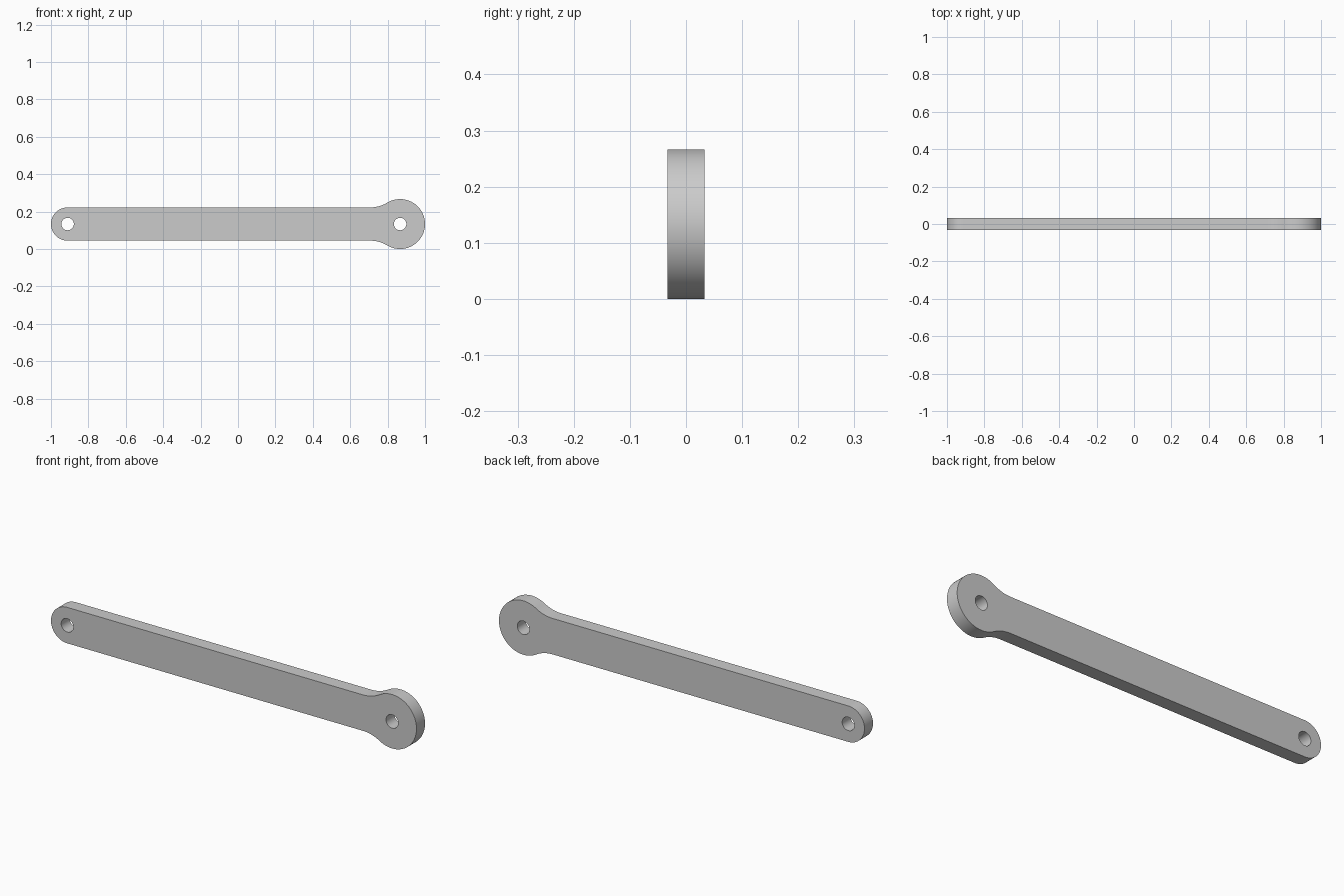
import bpy, bmesh
from math import sin, cos, pi, atan2, sqrt, radians

cube = bpy.data.objects.get("Cube")
if cube:
    bpy.data.objects.remove(cube)

# Dimensions, all multiples of one module
U = 2 / 90
HEAD_R, END_R, HOLE_R, FILLET_R, THICK = 6 * U, 4 * U, 1.5 * U, 8 * U, 3 * U
HEAD_X, END_X, MID_Z = 1 - HEAD_R, END_R - 1, HEAD_R


def arc(cx, cz, r, a0, a1, n):
    """Points along an arc, both ends included."""
    return [(cx + r * cos(a0 + (a1 - a0) * i / n),
             cz + r * sin(a0 + (a1 - a0) * i / n)) for i in range(n + 1)]


def circle(cx, r, n=48):
    return arc(cx, 0, r, 0, 2 * pi, n)[:-1]


# Upper half of the outline: round head, tangent fillet, rounded small end
fillet_z = END_R + FILLET_R
fillet_dx = sqrt((HEAD_R + FILLET_R) ** 2 - fillet_z ** 2)
tangent = atan2(fillet_z, -fillet_dx)
upper = arc(HEAD_X, 0, HEAD_R, 0, tangent, 40)
upper += arc(HEAD_X - fillet_dx, fillet_z, FILLET_R, tangent - pi, -pi / 2, 16)[1:]
upper += arc(END_X, 0, END_R, pi / 2, pi, 28)
# Mirror it to close the loop
outline = upper + [(x, -z) for x, z in reversed(upper[1:-1])]

# Fill the outline around the two pin holes and extrude it
bm = bmesh.new()
for loop in (outline, circle(HEAD_X, HOLE_R), circle(END_X, HOLE_R)):
    verts = [bm.verts.new((x, -THICK / 2, z + MID_Z)) for x, z in loop]
    for a, b in zip(verts, verts[1:] + verts[:1]):
        bm.edges.new((a, b))
bmesh.ops.triangle_fill(bm, edges=bm.edges[:], use_beauty=True, use_dissolve=False)
ext = bmesh.ops.extrude_face_region(bm, geom=bm.faces[:], use_keep_orig=True)
moved = [g for g in ext["geom"] if isinstance(g, bmesh.types.BMVert)]
bmesh.ops.translate(bm, verts=moved, vec=(0, THICK, 0))
bmesh.ops.recalc_face_normals(bm, faces=bm.faces[:])

mesh = bpy.data.meshes.new("link_arm")
bm.to_mesh(mesh)
bm.free()
arm = bpy.data.objects.new("link_arm", mesh)
bpy.context.collection.objects.link(arm)

# Plain grey
grey = bpy.data.materials.new("light_grey")
grey.use_nodes = True
color = (0.6, 0.6, 0.6, 1)
grey.diffuse_color = color
grey.node_tree.nodes["Principled BSDF"].inputs["Base Color"].default_value = color
mesh.materials.append(grey)

# Smooth rims, sharp borders
bpy.ops.object.select_all(action="DESELECT")
arm.select_set(True)
bpy.context.view_layer.objects.active = arm
bpy.ops.object.shade_smooth_by_angle(angle=radians(30))
